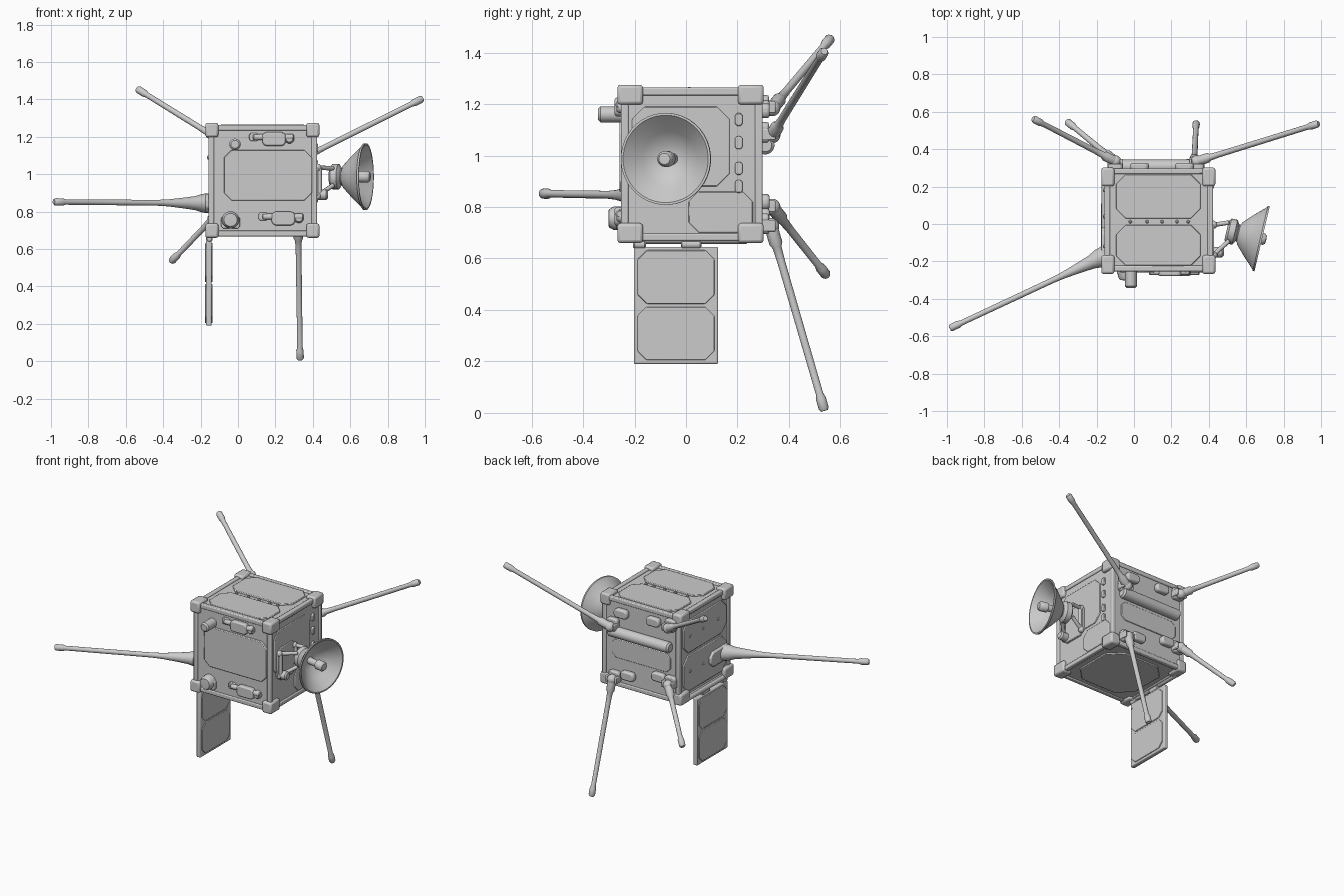
import bpy, bmesh, math
from mathutils import Vector, Matrix

if "Cube" in bpy.data.objects:
    bpy.data.objects.remove(bpy.data.objects["Cube"])

X, Y, Z = Vector((1, 0, 0)), Vector((0, 1, 0)), Vector((0, 0, 1))
# Face frames: u, v, outward normal and distance of the core face from the origin
FACES = {"front": (X, Z, -Y, 0.245), "back": (-X, Z, Y, 0.29),
         "right": (Y, Z, X, 0.415), "left": (-Y, Z, -X, 0.15),
         "top": (X, Y, Z, 1.255), "bottom": (X, -Y, -Z, -0.675)}


def finish(name, bm, bevel=0.0, segs=2):
    bmesh.ops.remove_doubles(bm, verts=bm.verts, dist=1e-5)
    bmesh.ops.recalc_face_normals(bm, faces=bm.faces)
    me = bpy.data.meshes.new(name)
    bm.to_mesh(me)
    bm.free()
    ob = bpy.data.objects.new(name, me)
    bpy.context.collection.objects.link(ob)
    if bevel:
        m = ob.modifiers.new("bevel", "BEVEL")
        m.width, m.segments, m.limit_method = bevel, segs, "ANGLE"
    bpy.ops.object.select_all(action="DESELECT")
    ob.select_set(True)
    bpy.context.view_layer.objects.active = ob
    bpy.ops.object.shade_smooth_by_angle(angle=math.radians(40))
    return ob


def box(name, lo, hi, bevel=0.008):
    lo, hi = Vector(lo), Vector(hi)
    bm = bmesh.new()
    bmesh.ops.create_cube(bm, size=1, matrix=Matrix.Translation((lo + hi) / 2) @ Matrix.Diagonal((*(hi - lo), 1)))
    return finish(name, bm, bevel)


def plate(name, face, u0, u1, v0, v1, h=0.008, c=0.0, bevel=0.004, base=None):
    """Chamfered plate on a body face; u and v are world coordinates along that face."""
    u, v, n, d = FACES[face]
    d = d if base is None else base
    su, sv = sum(u), sum(v)
    a, b = sorted((u0 * su, u1 * su))
    e, f = sorted((v0 * sv, v1 * sv))
    pts = [(a + c, e), (b - c, e), (b, e + c), (b, f - c), (b - c, f), (a + c, f), (a, f - c), (a, e + c)]
    if c == 0:
        pts = [(a, e), (b, e), (b, f), (a, f)]
    bm = bmesh.new()
    bot = bm.faces.new([bm.verts.new(u * p + v * q + n * (d - 0.004)) for p, q in pts])
    ext = bmesh.ops.extrude_face_region(bm, geom=[bot])
    bmesh.ops.translate(bm, vec=n * (h + 0.004), verts=[g for g in ext["geom"] if isinstance(g, bmesh.types.BMVert)])
    return finish(name, bm, bevel)


def lathe(name, p, axis, profile, steps=20):
    """Revolve (radius, distance) points about an axis starting at p."""
    rot = Z.rotation_difference(Vector(axis).normalized()).to_matrix().to_4x4()
    bm = bmesh.new()
    vs = [bm.verts.new((r, 0, t)) for r, t in profile]
    es = [bm.edges.new(pair) for pair in zip(vs, vs[1:])]
    bmesh.ops.spin(bm, geom=vs + es, cent=(0, 0, 0), axis=(0, 0, 1), angle=2 * math.pi, steps=steps)
    bm.transform(Matrix.Translation(p) @ rot)
    return finish(name, bm)


def rod(name, p, q, r, steps=16):
    d = Vector(q) - Vector(p)
    L, k = d.length, r * 0.3
    return lathe(name, p, d, [(0, 0), (r - k, 0), (r, k), (r, L - k), (r - k, L), (0, L)], steps)


def ball(name, p, r):
    bm = bmesh.new()
    bmesh.ops.create_uvsphere(bm, u_segments=18, v_segments=12, radius=r, matrix=Matrix.Translation(p))
    return finish(name, bm)


def antenna(name, p, q, base):
    """Slim mast with a flared root and a thicker rounded tip."""
    d = Vector(q) - Vector(p)
    L = d.length
    lathe(name, p, d, [(0, 0)] + base + [(0.0145, L - 0.07), (0.020, L - 0.05), (0.020, L - 0.01), (0.014, L), (0, L)])


# Body core, edge rails and corner caps
box("body_core", (-0.15, -0.245, 0.675), (0.415, 0.29, 1.255), 0.01)
LO, HI = (-0.158, -0.253, 0.668), (0.423, 0.298, 1.264)
for ax in range(3):
    o = [i for i in range(3) if i != ax]
    for s in (0, 1):
        for t in (0, 1):
            lo, hi = list(LO), list(HI)
            for i, k in zip(o, (s, t)):
                if k:
                    lo[i] = HI[i] - 0.03
                else:
                    hi[i] = LO[i] + 0.03
            box("edge_rail", lo, hi, 0.006)
CLO, CHI, CS = (-0.175, -0.267, 0.66), (0.435, 0.302, 1.275), (0.07, 0.1, 0.077)
for n in range(8):
    lo, hi = list(CLO), list(CHI)
    for i in range(3):
        if n >> i & 1:
            lo[i] = CHI[i] - CS[i]
        else:
            hi[i] = CLO[i] + CS[i]
    box("corner_cap", lo, hi, 0.012)

# Raised panels on every face
plate("front_panel", "front", -0.075, 0.395, 0.86, 1.13, 0.014, 0.04)
plate("top_panel_back", "top", -0.095, 0.355, 0.03, 0.265, 0.01, 0.05)
plate("top_panel_front", "top", -0.095, 0.355, -0.222, -0.005, 0.01, 0.05)
plate("bottom_panel", "bottom", -0.09, 0.355, -0.19, 0.23, 0.008, 0.09)
plate("right_panel_upper", "right", -0.21, 0.17, 0.88, 1.19, 0.006, 0.05)
plate("right_panel_lower", "right", 0.01, 0.26, 0.70, 0.86, 0.006, 0.04)
plate("left_panel_upper", "left", -0.21, 0.25, 0.98, 1.2, 0.008, 0.05)
plate("left_panel_lower", "left", -0.21, 0.25, 0.72, 0.96, 0.008, 0.05)
plate("back_panel", "back", -0.09, 0.35, 0.86, 0.99, 0.006, 0.03)
for z in (0.88, 0.95, 1.05, 1.14):
    plate("right_bolt", "right", 0.19, 0.22, z - 0.025, z + 0.025, 0.012, 0.008)
for x in (-0.02, 0.07, 0.15, 0.23, 0.29):
    lathe("top_bolt", (x, 0.0125, 1.25), Z, [(0.009, 0), (0.009, 0.012), (0.005, 0.016), (0, 0.016)], 10)
for y in (-0.12, 0.04, 0.18):
    for z in (0.85, 1.09):
        lathe("left_bolt", (-0.155, y, z), -X, [(0.01, 0), (0.01, 0.008), (0, 0.011)], 10)

# Front sensors and latches
rod("upper_sensor", (-0.016, -0.24, 1.16), (-0.016, -0.342, 1.16), 0.031)
lathe("lower_sensor", (-0.04, -0.24, 0.756), -Y, [(0.046, 0), (0.046, 0.04), (0.035, 0.06), (0, 0.062)])
plate("lower_sensor_base", "front", -0.09, 0.01, 0.71, 0.775, 0.025, 0.01)
for x0, zc, s in ((0.06, 1.19, 1), (0.11, 0.765, 1)):
    plate("latch_body", "front", x0 + 0.07, x0 + 0.195, zc - 0.038, zc + 0.035, 0.032, 0.015, 0.008)
    plate("latch_foot", "front", x0, x0 + 0.05, zc - 0.012, zc + 0.03, 0.015, 0.008)
    rod("latch_pin", (x0 + 0.02, -0.258, zc + 0.008), (x0 + 0.24, -0.258, zc + 0.008), 0.016)
    lathe("latch_knob", (x0 + 0.215, -0.24, zc), -Y, [(0.026, 0), (0.026, 0.02), (0.018, 0.03), (0, 0.03)], 14)

# Dish with hub, feed and strut mount, turned slightly to the front
axis = Vector((0.973, -0.23, 0))
rim = Vector((0.68, -0.078, 0.987))
lathe("dish", rim - axis * 0.125, axis,
      [(0, 0), (0.045, 0), (0.062, 0.008), (0.115, 0.058), (0.17, 0.116), (0.179, 0.12), (0.179, 0.13),
       (0.170, 0.130), (0.108, 0.066), (0.055, 0.022), (0, 0.016)], 40)
lathe("dish_feed", rim - axis * 0.12, axis,
      [(0.022, 0), (0.022, 0.085), (0.031, 0.09), (0.031, 0.135), (0.022, 0.146), (0, 0.148)])
hub = rim - axis * 0.19
lathe("dish_hub", hub, axis, [(0, 0), (0.05, 0), (0.068, 0.012), (0.068, 0.045), (0.045, 0.06), (0.045, 0.08), (0, 0.08)], 24)
plate("dish_mount_plate", "right", -0.19, 0.02, 0.85, 1.07, 0.014, 0.04)
for y in (-0.165, -0.005):
    for z in (0.885, 1.035):
        foot = Vector((0.425, y, z))
        ball("strut_foot", foot, 0.021)
        rod("dish_strut", foot, (0.51, -0.04 + (y + 0.085) * 0.6, 0.987 + (z - 0.96) * 0.6), 0.012, 10)
    rod("mount_bar", (0.436, y, 0.885), (0.436, y, 1.035), 0.013, 10)
rod("dish_actuator", (0.415, -0.15, 0.89), (0.48, -0.15, 0.89), 0.028)

# Hanging solar panel with hinge
box("solar_panel", (-0.171, -0.203, 0.19), (-0.141, 0.125, 0.645), 0.006)
for x0, face in ((0.171, "left"), (-0.141, "right")):
    for z0, z1 in ((0.205, 0.412), (0.424, 0.632)):
        plate("solar_cell", face, -0.188, 0.11, z0, z1, 0.005, 0.035, 0.003, base=x0)
for y0, y1 in ((-0.205, -0.155), (-0.02, 0.06)):
    rod("panel_hinge", (-0.153, y0, 0.655), (-0.153, y1, 0.655), 0.018)
rod("hinge_bar", (-0.155, -0.2, 0.675), (-0.155, 0.24, 0.675), 0.018)

# Side antenna with tapered boom
antenna("side_antenna", (-0.145, -0.165, 0.845), (-0.985, -0.558, 0.852),
        [(0.055, 0), (0.05, 0.05), (0.038, 0.09), (0.03, 0.15), (0.019, 0.25), (0.0155, 0.32)])
plate("side_antenna_mount", "left", -0.24, -0.02, 0.795, 0.895, 0.025, 0.03, 0.008)

# Four rear antennas on ball mounts
for name, p, q in (("upper_left", (-0.1, 0.335, 1.185), (-0.54, 0.563, 1.457)),
                   ("upper_right", (0.335, 0.335, 1.08), (0.987, 0.537, 1.405)),
                   ("lower_right", (0.322, 0.33, 0.725), (0.332, 0.538, 0.008)),
                   ("lower_left", (-0.1, 0.335, 0.80), (-0.358, 0.548, 0.532))):
    antenna(name + "_antenna", p, q, [(0.026, 0), (0.026, 0.07), (0.018, 0.085), (0.0155, 0.14)])
    ball(name + "_joint", p, 0.032)
    x, y, z = p
    plate(name + "_mount", "back", x - 0.04, x + 0.04, z - 0.03, z + 0.05, 0.032, 0.012, 0.008)
    for s in (-1, 1):
        box(name + "_lug", (x + s * 0.034 - 0.008, 0.29, z - 0.02), (x + s * 0.034 + 0.008, 0.348, z + 0.025), 0.005)

# Rear tube and equipment boxes
rod("rear_tube", (-0.1, 0.308, 1.04), (0.36, 0.308, 1.04), 0.036, 20)
for x, z in ((0.27, 1.175), (0.03, 1.185), (0.22, 0.765), (-0.01, 0.82)):
    plate("rear_box", "back", x - 0.05, x + 0.05, z - 0.03, z + 0.03, 0.035, 0.015, 0.01)
